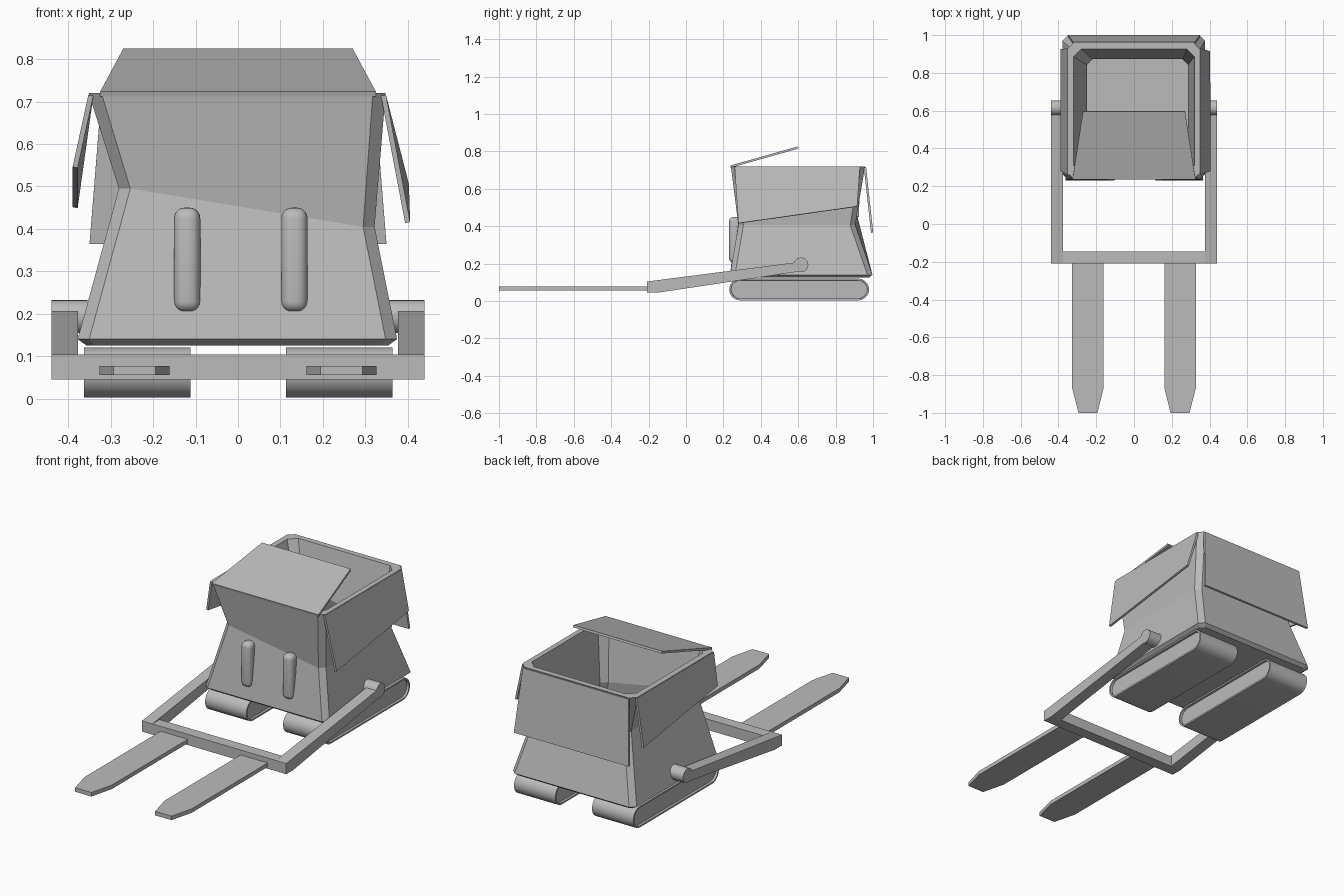
import bpy, bmesh, math
from mathutils import Vector

if "Cube" in bpy.data.objects:
    bpy.data.objects.remove(bpy.data.objects["Cube"])

grey = bpy.data.materials.new("grey")
grey.diffuse_color = (0.5, 0.5, 0.5, 1)
grey.use_nodes = True
grey.node_tree.nodes["Principled BSDF"].inputs["Base Color"].default_value = grey.diffuse_color


def make(name, bm, smooth=False):
    bmesh.ops.recalc_face_normals(bm, faces=bm.faces[:])
    me = bpy.data.meshes.new(name)
    bm.to_mesh(me)
    bm.free()
    me.materials.append(grey)
    ob = bpy.data.objects.new(name, me)
    bpy.context.collection.objects.link(ob)
    if smooth:
        bpy.context.view_layer.objects.active = ob
        ob.select_set(True)
        bpy.ops.object.shade_smooth_by_angle(angle=math.radians(40))
        ob.select_set(False)
    return ob


def prism(bm, points, offset):
    """Extrude a flat outline by an offset; returns the two end faces."""
    a = [bm.verts.new(p) for p in points]
    b = [bm.verts.new(Vector(p) + Vector(offset)) for p in points]
    n = len(a)
    for i in range(n):
        bm.faces.new((a[i], a[(i + 1) % n], b[(i + 1) % n], b[i]))
    return [bm.faces.new(a), bm.faces.new(b)]


def ring(bm, x0, x1, y0, y1, zl, zr, c):
    """Rectangle with cut corners; height may differ left and right."""
    pts = [(x0 + c, y0), (x1 - c, y0), (x1, y0 + c), (x1, y1 - c),
           (x1 - c, y1), (x0 + c, y1), (x0, y1 - c), (x0, y0 + c)]
    return [bm.verts.new((x, y, zl if x < 0 else zr)) for x, y in pts]


# Pinched open box: outside wall, rim, inside wall, floor
bm = bmesh.new()
rings = [ring(bm, *r) for r in (
    (-.357, .354, .255, .978, .125, .125, .02),
    (-.378, .375, .235, .997, .14, .14, .027),
    (-.281, .322, .28, .905, .495, .405, .027),
    (-.352, .348, .24, .957, .72, .72, .03),
    (-.32, .32, .27, .926, .72, .72, .04),
    (-.25, .287, .31, .873, .495, .405, .03),
    (-.335, .335, .275, .955, .17, .17, .03))]
for a, b in zip(rings, rings[1:]):
    for i in range(8):
        j = (i + 1) % 8
        bm.faces.new((a[i], a[j], b[j], b[i]))
bm.faces.new(rings[0])
bm.faces.new(rings[-1])
make("box_body", bm)

# Four open carton flaps
flaps = {
    "front_flap": [(-.325, .238, .718), (.325, .238, .718), (.27, .597, .82), (-.27, .597, .82)],
    "back_flap": [(-.322, .957, .715), (.322, .957, .715), (.35, .995, .365), (-.35, .995, .365)],
    "right_flap": [(.343, .26, .715), (.343, .93, .715), (.397, .915, .505), (.4, .28, .415)],
    "left_flap": [(-.347, .26, .715), (-.347, .93, .715), (-.384, .925, .45), (-.384, .28, .545)]}
for name, quad in flaps.items():
    p = [Vector(q) for q in quad]
    n = (p[1] - p[0]).cross(p[3] - p[0]).normalized() * .012
    bm = bmesh.new()
    prism(bm, [q - n / 2 for q in p], n)
    make(name, bm)

# Two rounded upright bars on the front wall
for side, x in (("left", -.12), ("right", .133)):
    bm = bmesh.new()
    bmesh.ops.create_cube(bm, size=1)
    for v in bm.verts:
        v.co = Vector((x + v.co.x * .062, .262 + v.co.y * .064, .327 + v.co.z * .246))
    bmesh.ops.bevel(bm, geom=bm.edges[:], offset=.025, segments=5, profile=.5, affect='EDGES')
    make(side + "_front_bar", bm, True)

# Crawler tracks with slightly recessed sides
for side, x in (("left", -.363), ("right", .113)):
    bm = bmesh.new()
    r, n = .0585, 14
    outline = []
    for cy, start in ((.92, -90), (.29, 90)):
        for i in range(n + 1):
            a = math.radians(start + 180 * i / n)
            outline.append((x, cy + r * math.cos(a), .0615 + r * math.sin(a)))
    ends = prism(bm, outline, (.251, 0, 0))
    bmesh.ops.recalc_face_normals(bm, faces=bm.faces[:])
    bmesh.ops.inset_individual(bm, faces=ends, thickness=.009)
    bmesh.ops.inset_individual(bm, faces=ends, thickness=.001, depth=-.012)
    make(side + "_track", bm, True)

# Lifting frame: cross bar, sloping side arms and pivots
bm = bmesh.new()
prism(bm, [(-.44, -.208, .045), (.44, -.208, .045), (.44, -.208, .104), (-.44, -.208, .104)], (0, .063, 0))
make("cross_bar", bm)
for side, s in (("left", -1), ("right", 1)):
    bm = bmesh.new()
    prism(bm, [(s * .44, y, z) for y, z in
               ((-.208, .045), (-.147, .045), (.6, .157), (.6, .208), (-.208, .104))],
          (-s * .063, 0, 0))
    make(side + "_arm", bm)
    bm = bmesh.new()
    prism(bm, [(s * .44, .615 + .039 * math.cos(math.tau * i / 24), .193 + .039 * math.sin(math.tau * i / 24))
               for i in range(24)], (-s * .085, 0, 0))
    make(side + "_arm_pivot", bm, True)

    # Fork blade with tapered tip
    bm = bmesh.new()
    prism(bm, [(s * .244 + x, y, .055) for x, y in
               ((-.083, -.2), (.083, -.2), (.083, -.87), (.05, -1), (-.05, -1), (-.083, -.87))],
          (0, 0, .022))
    make(side + "_fork", bm)
